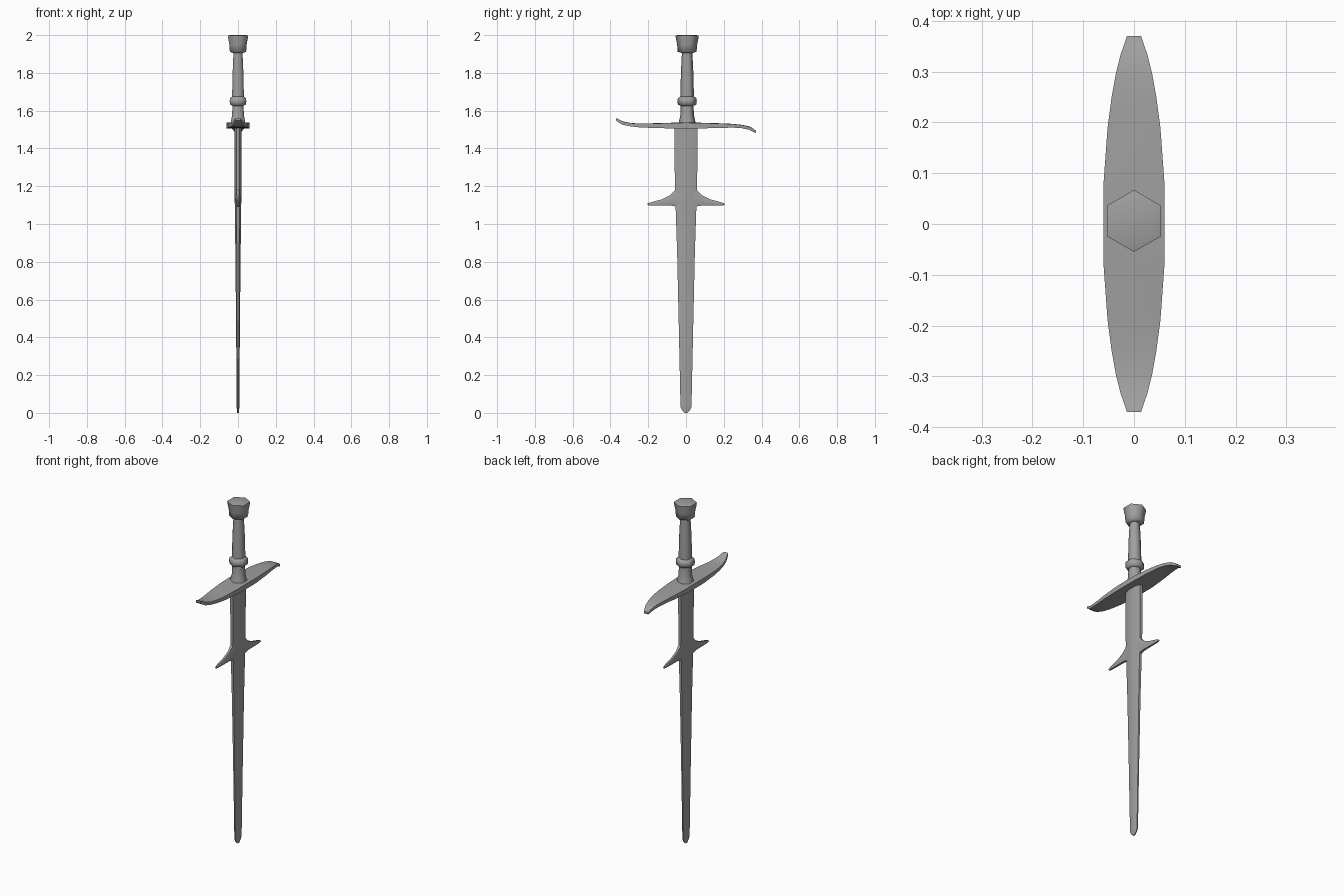
import bpy, bmesh, math
from mathutils import Vector

cube = bpy.data.objects.get("Cube")
if cube:
    bpy.data.objects.remove(cube)

steel = bpy.data.materials.new("grey steel")
steel.use_nodes = True
GREY = (0.35, 0.35, 0.35, 1)
steel.diffuse_color = GREY
steel.node_tree.nodes["Principled BSDF"].inputs["Base Color"].default_value = GREY


def loft(name, rings, angle=50):
    """Skin a closed tube through rings of equal point count."""
    bm = bmesh.new()
    loops = [[bm.verts.new(p) for p in ring] for ring in rings]
    for a, b in zip(loops, loops[1:]):
        for i in range(len(a)):
            j = (i + 1) % len(a)
            bm.faces.new((a[i], a[j], b[j], b[i]))
    bm.faces.new(loops[0])
    bm.faces.new(loops[-1])
    bmesh.ops.recalc_face_normals(bm, faces=bm.faces)
    mesh = bpy.data.meshes.new(name)
    bm.to_mesh(mesh)
    bm.free()
    obj = bpy.data.objects.new(name, mesh)
    bpy.context.collection.objects.link(obj)
    mesh.materials.append(steel)
    bpy.ops.object.select_all(action="DESELECT")
    obj.select_set(True)
    bpy.context.view_layer.objects.active = obj
    bpy.ops.object.shade_smooth_by_angle(angle=math.radians(angle))
    return obj


def hexagon(radius, z):
    """Six-sided ring with its corners on the y axis."""
    turns = [math.radians(60 * i + 90) for i in range(6)]
    return [Vector((radius * math.cos(t), 0.006 + radius * math.sin(t), z)) for t in turns]


def lathe(name, profile):
    return loft(name, [hexagon(r, z) for r, z in profile], 75)


# Handle parts
lathe("pommel", [(0.028, 1.905), (0.05, 1.912), (0.053, 1.95), (0.06, 1.985), (0.061, 1.997), (0.05, 2.0)])
lathe("grip", [(0.036, 1.66), (0.035, 1.72), (0.033, 1.8), (0.028, 1.9), (0.028, 1.92)])
lathe("collar", [(0.032, 1.625), (0.049, 1.632), (0.051, 1.65), (0.049, 1.667), (0.034, 1.675)])
lathe("lower_grip", [(0.046, 1.53), (0.042, 1.55), (0.036, 1.575), (0.034, 1.63), (0.034, 1.66)])


# Crossguard: swept plate whose ends curl in opposite directions
def guard_ring(y, half_width, z, half_thick):
    w, h = half_width, half_thick
    return [(-w, y, z - h), (0, y, z - h), (w, y, z - h),
            (w, y, z + h * 0.9), (0, y, z + h), (-w, y, z + h * 0.9)]


stations = [(0.08, 0.06, 0, 0.015), (0.19, 0.052, 0, 0.012), (0.25, 0.044, 0.001, 0.01),
            (0.295, 0.036, 0.005, 0.009), (0.335, 0.026, 0.013, 0.009),
            (0.355, 0.019, 0.024, 0.009), (0.37, 0.014, 0.033, 0.006)]
rings = [guard_ring(-y, w, 1.521 + lift, h) for y, w, lift, h in reversed(stations)]
rings += [guard_ring(0, 0.06, 1.522, 0.016)]
rings += [guard_ring(y, w, 1.521 - lift, h) for y, w, lift, h in stations]
loft("crossguard", rings)


# Blade: flattened section that tapers to a rounded tip
def blade_ring(z, width, thick):
    e = thick * 0.45
    return [(e, width, z), (thick, width * 0.4, z), (thick, -width * 0.4, z), (e, -width, z),
            (-e, -width, z), (-thick, -width * 0.4, z), (-thick, width * 0.4, z), (-e, width, z)]


blade = [(1.515, 0.06, 0.019), (1.3, 0.06, 0.018), (1.18, 0.058, 0.018), (1.09, 0.055, 0.017),
         (0.85, 0.047, 0.014), (0.45, 0.038, 0.01), (0.03, 0.029, 0.007),
         (0.012, 0.02, 0.006), (0, 0.008, 0.005)]
loft("blade", [blade_ring(*s) for s in blade])


# Parrying lugs on both edges of the blade
def lug_ring(y, low, high, thick):
    mid = (low + high) / 2
    return [(-thick * 0.5, y, low), (thick * 0.5, y, low), (thick, y, mid),
            (thick * 0.5, y, high), (-thick * 0.5, y, high), (-thick, y, mid)]


lug = [(0.03, 1.085, 1.21, 0.016), (0.06, 1.094, 1.178, 0.015), (0.085, 1.098, 1.152, 0.013),
       (0.13, 1.098, 1.13, 0.011), (0.19, 1.098, 1.114, 0.009), (0.205, 1.1, 1.108, 0.005)]
for side, sign in (("back", 1), ("front", -1)):
    loft(side + "_lug", [lug_ring(sign * y, a, b, t) for y, a, b, t in lug])
